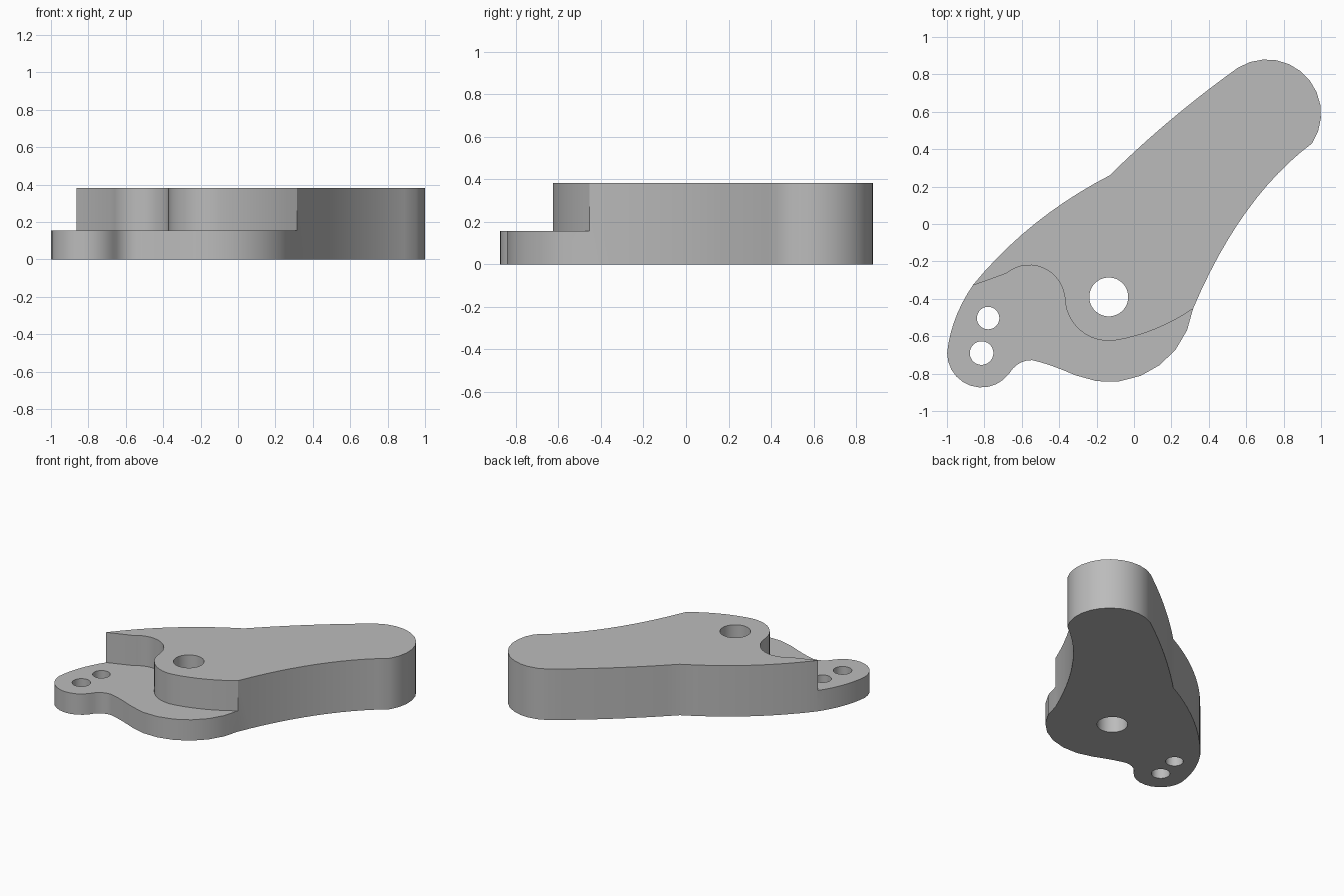
import bpy, bmesh, math

HEIGHT, STEP = 0.382, 0.156
HUB = (-0.135, -0.39)
LOBE = (-0.815, -0.69)

if "Cube" in bpy.data.objects:
    bpy.data.objects.remove(bpy.data.objects["Cube"])


def arc(centre, radius, start, end, steps):
    """Points along a circular arc, angles in degrees."""
    angles = [math.radians(start + (end - start) * i / steps) for i in range(steps + 1)]
    return [(centre[0] + radius * math.cos(a), centre[1] + radius * math.sin(a)) for a in angles]


def bend(start, control, end, steps):
    """Interior points of a quadratic curve, without its ends."""
    points = []
    for i in range(1, steps):
        t = i / steps
        points.append(tuple((1 - t) ** 2 * a + 2 * t * (1 - t) * b + t * t * c
                            for a, b, c in zip(start, control, end)))
    return points


def prism(name, outline, bottom, top):
    """Extrude a closed outline into a solid."""
    mesh = bpy.data.meshes.new(name)
    bm = bmesh.new()
    base = bm.faces.new([bm.verts.new((x, y, bottom)) for x, y in outline])
    grown = bmesh.ops.extrude_face_region(bm, geom=[base])["geom"]
    bmesh.ops.translate(bm, vec=(0, 0, top - bottom),
                        verts=[v for v in grown if isinstance(v, bmesh.types.BMVert)])
    bmesh.ops.recalc_face_normals(bm, faces=bm.faces)
    bm.to_mesh(mesh)
    bm.free()
    obj = bpy.data.objects.new(name, mesh)
    bpy.context.collection.objects.link(obj)
    return obj


# Outer outline: small lobe, hub and long arm end joined by soft curves
lobe = arc(LOBE, 0.184, 180, 323, 10)
waist = (-0.545, -0.728)
hub = arc(HUB, 0.455, -113, -8, 7)
arm = arc((0.71, 0.59), 0.29, -33, 122, 11)
shoulder = (-0.13, 0.26)
corner = (-0.86, -0.325)

outline = lobe
outline += bend(lobe[-1], (-0.625, -0.728), waist, 5) + [waist]
outline += bend(waist, (-0.46, -0.745), hub[0], 4) + hub
outline += bend(hub[-1], (0.57, 0.147), arm[0], 12) + arm
outline += bend(arm[-1], (0.187, 0.572), shoulder, 10) + [shoulder]
outline += bend(shoulder, (-0.565, 0.035), corner, 10) + [corner]
outline += bend(corner, (-0.98, -0.5), lobe[0], 7)
lever = prism("lever_arm", outline, 0, HEIGHT)

# Lowered ledge: scooped curve around the hub
scoop = arc((-0.56, -0.41), 0.19, 130, 6, 14)
collar = arc(HUB, 0.235, 180, 280, 12)
ledge = [(-1.1, -0.415)] + scoop + collar
ledge += bend(collar[-1], (0.12, -0.585), hub[-1], 8)
ledge += [hub[-1], (0.5, -0.33), (0.5, -1), (-1.1, -1)]
cutters = [prism("ledge_cutter", ledge, STEP, 0.6)]

# Pivot hole and two small fixing holes
for name, centre, radius in (("pivot_cutter", HUB, 0.104),
                             ("upper_hole_cutter", (-0.78, -0.503), 0.06),
                             ("lower_hole_cutter", LOBE, 0.063)):
    cutters.append(prism(name, arc(centre, radius, 0, 352.5, 47), -0.1, 0.6))

for cutter in cutters:
    cutter.hide_render = True
    cut = lever.modifiers.new(cutter.name, "BOOLEAN")
    cut.operation = "DIFFERENCE"
    cut.solver = "EXACT"
    cut.object = cutter

# Bake the cuts and discard the helpers
graph = bpy.context.evaluated_depsgraph_get()
lever_mesh = bpy.data.meshes.new_from_object(lever.evaluated_get(graph))
lever.modifiers.clear()
lever.data = lever_mesh
for cutter in cutters:
    bpy.data.objects.remove(cutter)

# Plain grey finish
grey = bpy.data.materials.new("plain_grey")
grey.use_nodes = True
colour = (0.5, 0.5, 0.5, 1)
grey.diffuse_color = colour
grey.node_tree.nodes["Principled BSDF"].inputs["Base Color"].default_value = colour
lever.data.materials.clear()
lever.data.materials.append(grey)

# Smooth curved walls with crisp rims
bpy.ops.object.select_all(action="DESELECT")
lever.select_set(True)
bpy.context.view_layer.objects.active = lever
bpy.ops.object.shade_smooth_by_angle(angle=math.radians(30))
